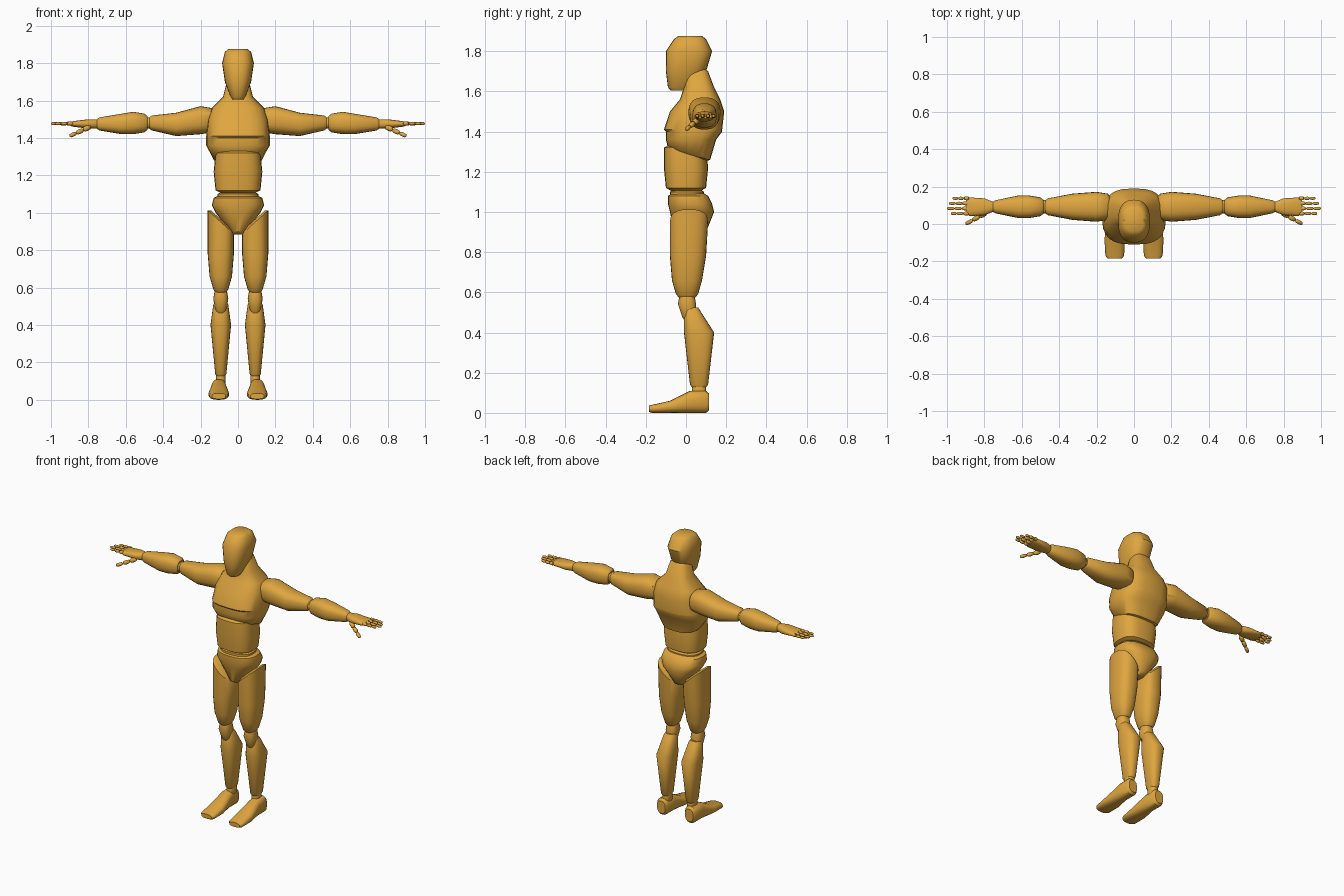
import bpy, bmesh, math
from mathutils import Vector

cube = bpy.data.objects.get("Cube")
if cube:
    bpy.data.objects.remove(cube, do_unlink=True)

wood = bpy.data.materials.new("warm_wood")
wood.use_nodes = True
wood_colour = (.74, .38, .05, 1)
wood.diffuse_color = wood_colour
wood.node_tree.nodes["Principled BSDF"].inputs["Base Color"].default_value = wood_colour


def finish(name, bm):
    """Turn a bmesh into a smooth-shaded wooden object."""
    bmesh.ops.recalc_face_normals(bm, faces=bm.faces)
    mesh = bpy.data.meshes.new(name)
    bm.to_mesh(mesh)
    bm.free()
    mesh.materials.append(wood)
    part = bpy.data.objects.new(name, mesh)
    bpy.context.collection.objects.link(part)
    bpy.ops.object.select_all(action="DESELECT")
    part.select_set(True)
    bpy.context.view_layer.objects.active = part
    bpy.ops.object.shade_smooth_by_angle(angle=math.radians(40))


def soft_power(value, exponent):
    """Raise a signed value to a power, keeping its sign."""
    return math.copysign(abs(value) ** exponent, value)


def loft(name, rings, axis="z", centre=0, level=0, side=1, tilt_across=False,
         squareness=2.5, cap=.015, count=24):
    """Skin rounded sections (position, half width, low, high, optional tilt)
    and close both ends with a bevelled cap."""
    bm = bmesh.new()
    loops = []

    def add_loop(ring, scale=1, push=0):
        position, half, low, high, *tilt = ring
        slope = sum(tilt)
        loop = []
        for i in range(count):
            angle = math.tau * i / count
            u = half * scale * soft_power(math.cos(angle), 2 / squareness)
            v = (high - low) / 2 * scale * soft_power(math.sin(angle), 2 / squareness)
            along = position + push + slope * (u if tilt_across else v)
            across, up = centre + u, level + (low + high) / 2 + v
            if axis == "z":
                spot = Vector((across, up, along))
            elif axis == "x":
                spot = Vector((along, across, up))
            else:
                spot = Vector((across, along, up))
            spot.x *= side
            loop.append(bm.verts.new(spot))
        loops.append(loop)

    outward = math.copysign(cap, rings[-1][0] - rings[0][0])
    add_loop(rings[0], scale=.75, push=-outward)
    for ring in rings:
        add_loop(ring)
    add_loop(rings[-1], scale=.75, push=outward)

    for below, above in zip(loops, loops[1:]):
        for i in range(count):
            j = (i + 1) % count
            bm.faces.new((below[i], below[j], above[j], above[i]))
    bm.faces.new(loops[0])
    bm.faces.new(loops[-1])
    finish(name, bm)


def digit(name, start, end, radius, side, bones=3):
    """A finger made of tapered bones with narrow gaps at the joints."""
    start, end = Vector(start), Vector(end)
    start.x *= side
    end.x *= side
    step = (end - start) / bones
    turn = step.to_track_quat("Z", "Y").to_matrix().to_4x4()
    bm = bmesh.new()
    for bone in range(bones):
        size = radius * (1 - bone / 8)
        ball = bmesh.ops.create_uvsphere(bm, u_segments=10, v_segments=6, radius=1)
        for vert in ball["verts"]:
            # Stretch each ball into a stubby capsule
            length = soft_power(vert.co.z, .5) * step.length / 2
            local = Vector((vert.co.x * size, vert.co.y * size, length))
            vert.co = turn @ local + start + step * (bone + .5)
    finish(name, bm)


# Head: flat-faced egg with a narrow chin
loft("head", [
    (1.62, .04, -.09, .02), (1.7, .07, -.1, .1),
    (1.8, .085, -.1, .13), (1.86, .07, -.06, .1)])

# Chest with a shallow step at the breast, and the neck growing out of it
loft("chest_and_neck", [
    (1.29, .13, -.09, .12, -.3), (1.36, .17, -.1, .15), (1.4, .17, -.1, .18),
    (1.41, .17, -.11, .18), (1.5, .16, -.08, .19), (1.56, .14, -.03, .17),
    (1.62, .08, -.01, .14), (1.7, .06, 0, .11)], squareness=2.8)

# Abdomen, waist joint and pelvis
loft("abdomen", [
    (1.12, .12, -.1, .1), (1.22, .13, -.11, .11), (1.32, .12, -.11, .1)],
    squareness=2.8)
loft("waist_joint", [(1.06, .11, -.08, .09), (1.1, .11, -.08, .09)])
loft("pelvis", [
    (.9, .04, -.06, .1), (1, .12, -.08, .14),
    (1.04, .14, -.09, .13), (1.08, .13, -.09, .11)])

for side, word in ((1, "left"), (-1, "right")):
    # Leg: thigh cut diagonally at the groin, knee, shin and ankle
    leg = dict(centre=.092, side=side, tilt_across=True)
    loft(word + "_thigh", [
        (.59, .04, -.05, .06), (.66, .06, -.07, .08),
        (.78, .07, -.08, .1), (.95, .07, -.08, .11, .9)], **leg)
    loft(word + "_knee", [
        (.48, .03, -.02, .05), (.54, .04, -.04, .05), (.6, .03, -.03, .04)], **leg)
    loft(word + "_shin", [
        (.14, .03, .02, .11), (.4, .055, -.01, .14), (.51, .04, -.01, .07)], **leg)
    loft(word + "_ankle", [(.09, .025, .03, .1), (.13, .025, .03, .1)], **leg)

    # Foot: heel to toe, with a flat sole
    loft(word + "_foot", [
        (.1, .04, 0, .11), (.02, .04, 0, .11),
        (-.08, .055, 0, .06), (-.17, .05, 0, .04)],
        axis="y", centre=.103, side=side)

    # Arm held straight out, its heights measured from the shoulder line
    arm = dict(axis="x", side=side, centre=.092, level=1.48)
    loft(word + "_upper_arm", [
        (.14, .07, -.05, .08), (.2, .08, -.06, .09),
        (.33, .07, -.07, .055), (.46, .045, -.04, .04)], **arm)
    loft(word + "_elbow", [(.46, .035, -.03, .03), (.51, .035, -.03, .03)], **arm)
    loft(word + "_forearm", [
        (.5, .05, -.05, .05), (.56, .06, -.06, .06),
        (.62, .06, -.06, .05), (.74, .035, -.04, .03)], **arm)

    # Palm, fingers and thumb
    loft(word + "_palm", [
        (.75, .025, -.03, .02), (.8, .045, -.03, .02), (.88, .05, -.02, .01)], **arm)
    for index, (finger, tip) in enumerate((
            ("index", .98), ("middle", 1), ("ring", .99), ("little", .97))):
        y = .056 + index * .027
        digit(f"{word}_{finger}_finger", (.88, y, 1.477), (tip, y, 1.477), .011, side)
    digit(word + "_thumb", (.79, .06, 1.46), (.9, 0, 1.41), .015, side)
